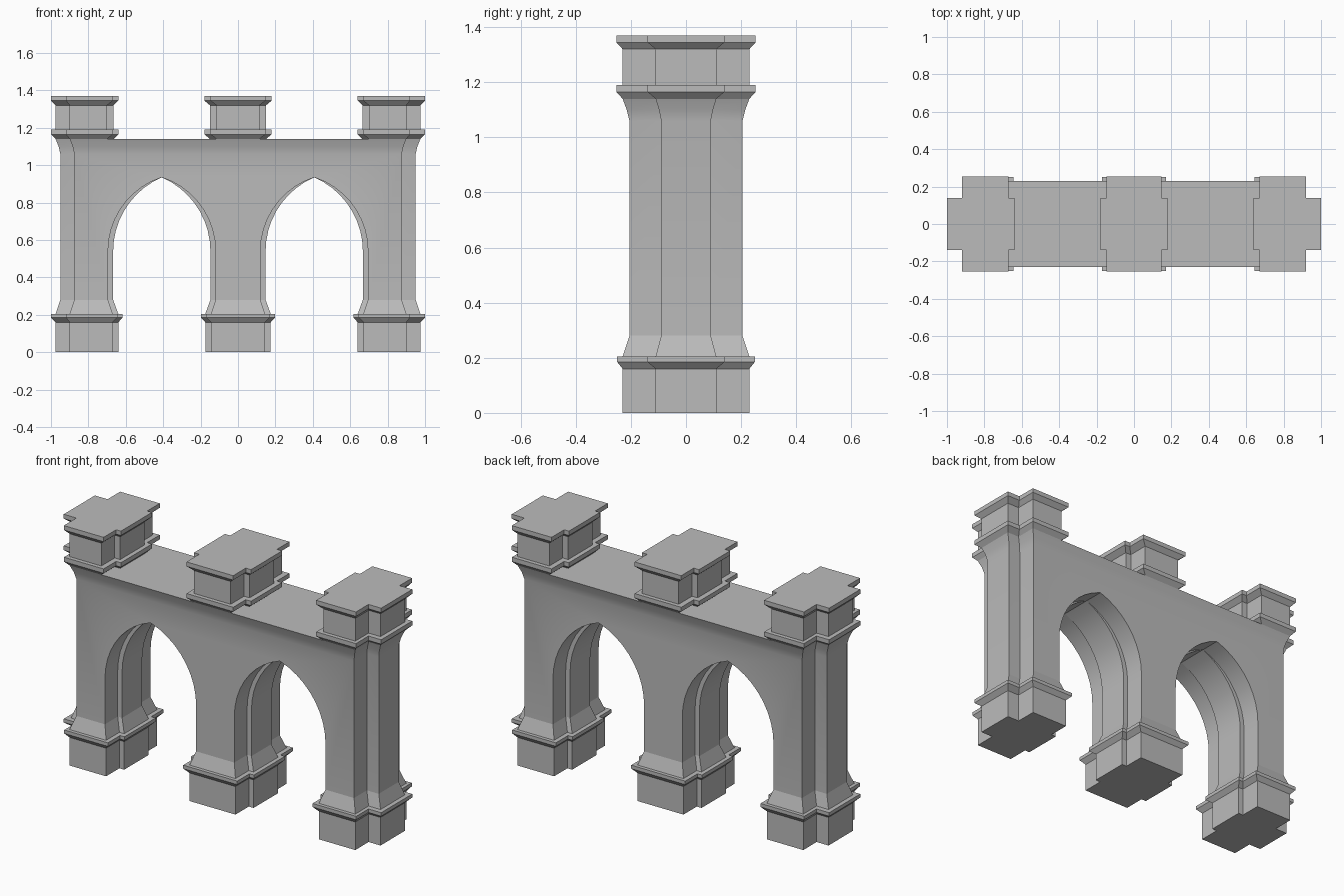
import bpy, bmesh, math

if "Cube" in bpy.data.objects:
    bpy.data.objects.remove(bpy.data.objects["Cube"])

stone = bpy.data.materials.new("grey stone")
stone.diffuse_color = (0.5, 0.5, 0.5, 1)
stone.use_nodes = True
stone.node_tree.nodes["Principled BSDF"].inputs["Base Color"].default_value = stone.diffuse_color

ARCH_X, SPRING, APEX = 0.4075, 0.54, 0.935   # arch centre, springing and peak heights
HALF_WALL, HALF_RIB = 0.2875, 0.26           # half openings at the wall face and the rib
FOOT, SHOULDER = 0.28, 1.06                  # ends of the plain wall zone
YW, YN = 0.205, 0.09                         # half depths of wall and rib


def loft(bm, rings, bottom=True, top=True):
    """Stack cross-shaped rings: z, x limits of narrow arm, x limits of wide arm, half depths."""
    prev = None
    for i, (z, (n0, n1), (w0, w1), yw, yn) in enumerate(rings):
        plan = [(w0, -yw), (w1, -yw), (w1, -yn), (n1, -yn), (n1, yn), (w1, yn),
                (w1, yw), (w0, yw), (w0, yn), (n0, yn), (n0, -yn), (w0, -yn)]
        ring = [bm.verts.new((x, y, z)) for x, y in plan]
        if prev:
            for k in range(12):
                j = (k + 1) % 12
                bm.faces.new((prev[k], prev[j], ring[j], ring[k]))
        elif bottom:
            bm.faces.new(ring[::-1])
        prev = ring
    if top:
        bm.faces.new(prev)


def finish(name, bm):
    bmesh.ops.remove_doubles(bm, verts=bm.verts, dist=0.0005)
    bmesh.ops.recalc_face_normals(bm, faces=bm.faces)
    mesh = bpy.data.meshes.new(name)
    bm.to_mesh(mesh)
    bm.free()
    mesh.materials.append(stone)
    ob = bpy.data.objects.new(name, mesh)
    bpy.context.collection.objects.link(ob)
    bpy.ops.object.select_all(action='DESELECT')
    ob.select_set(True)
    bpy.context.view_layer.objects.active = ob
    bpy.ops.object.shade_smooth_by_angle(angle=math.radians(15))


def place(side, ring):
    """Mirror a right-hand ring to the left when side is -1."""
    z, n, w, yw, yn = ring
    if side < 0:
        n, w = (-n[1], -n[0]), (-w[1], -w[0])
    return z, n, w, yw, yn


def sym(a):
    return (-a, a)


# Middle and end versions of each ring
BASE = {
    "middle": [(0, sym(.175), sym(.145), .23, .11), (.16, sym(.175), sym(.145), .23, .11),
               (.185, sym(.198), sym(.17), .25, .14), (.205, sym(.198), sym(.17), .25, .14)],
    "end": [(0, (.64, .975), (.67, .90), .23, .11), (.16, (.64, .975), (.67, .90), .23, .11),
            (.185, (.617, 1), (.645, .92), .25, .14), (.205, (.617, 1), (.645, .92), .25, .14)]}
FLARE = {
    "middle": [(.205, sym(.175), sym(.145), .23, .11), (FOOT, sym(.1475), sym(.12), YW, YN)],
    "end": [(.205, (.64, .975), (.67, .90), .23, .11), (FOOT, (.6675, .95), (.695, .875), YW, YN)]}
SHAFT = {"middle": (sym(.15), sym(.115), .23, .11),
         "end": ((.665, .975), (.70, .90), .23, .11)}
CAP = {"middle": (sym(.18), sym(.147), .253, .14),
       "end": ((.64, 1), (.67, .92), .253, .14)}
PIERS = [("left", "end", -1), ("middle", "middle", 1), ("right", "end", 1)]

# Plinths with collars, and turrets with a collar below and a cap above
for label, kind, side in PIERS:
    bm = bmesh.new()
    loft(bm, [place(side, r) for r in BASE[kind]])
    finish(label + "_plinth", bm)

    s, c = SHAFT[kind], CAP[kind]
    stack = [(1.14, s), (1.165, c), (1.19, c), (1.19, s), (1.32, s), (1.345, c), (1.37, c)]
    bm = bmesh.new()
    loft(bm, [place(side, (z, *r)) for z, r in stack], bottom=False)
    finish(label + "_turret", bm)


def arch_side(half, steps=9):
    """Half widths and heights of a pointed arch, from springing to peak."""
    h = APEX - SPRING
    r = (half ** 2 + h ** 2) / (2 * half)
    end = math.asin(h / r)
    return [(half - r + r * math.cos(end * i / steps), SPRING + r * math.sin(end * i / steps))
            for i in range(steps + 1)]


# Wall outline as (wall x, rib x, z), running left to right under both arches
outline = [(-.875, -.95, SHOULDER), (-.875, -.95, FOOT)]
rise_wall, rise_rib = arch_side(HALF_WALL), arch_side(HALF_RIB)
for cx in (-ARCH_X, ARCH_X):
    left = [(cx - a, cx - b, z, zr) for (a, z), (b, zr) in zip(rise_wall, rise_rib)]
    right = [(2 * cx - a, 2 * cx - b, z, zr) for a, b, z, zr in left[-2::-1]]
    outline.append((cx - HALF_WALL, cx - HALF_RIB, FOOT))
    outline += left + right
    outline.append((cx + HALF_WALL, cx + HALF_RIB, FOOT))
outline += [(.875, .95, FOOT), (.875, .95, SHOULDER)]

bm = bmesh.new()
rows = []
for p in outline:
    xw, xn, zw, zn = p[0], p[1], p[2], p[-1]
    rows.append([bm.verts.new(c) for c in
                 ((xw, -YW, zw), (xw, -YN, zw), (xn, -YN, zn),
                  (xn, YN, zn), (xw, YN, zw), (xw, YW, zw))])
# Arch linings and end faces, leaving the leg bottoms open
for a, b in zip(rows, rows[1:]):
    if a[0].co.z == FOOT and b[0].co.z == FOOT:
        continue
    for k in range(5):
        bm.faces.new((a[k], a[k + 1], b[k + 1], b[k]))
# Front and back faces
bm.faces.new([r[0] for r in rows])
bm.faces.new([r[5] for r in rows])
# Flared feet and flared crown
for label, kind, side in PIERS:
    loft(bm, [place(side, r) for r in FLARE[kind]], top=False)
loft(bm, [(SHOULDER, sym(.95), sym(.875), YW, YN),
          (1.10, sym(.959), sym(.884), .215, .098),
          (1.14, sym(.975), sym(.90), .23, .11)], bottom=False)
finish("arched_wall", bm)
